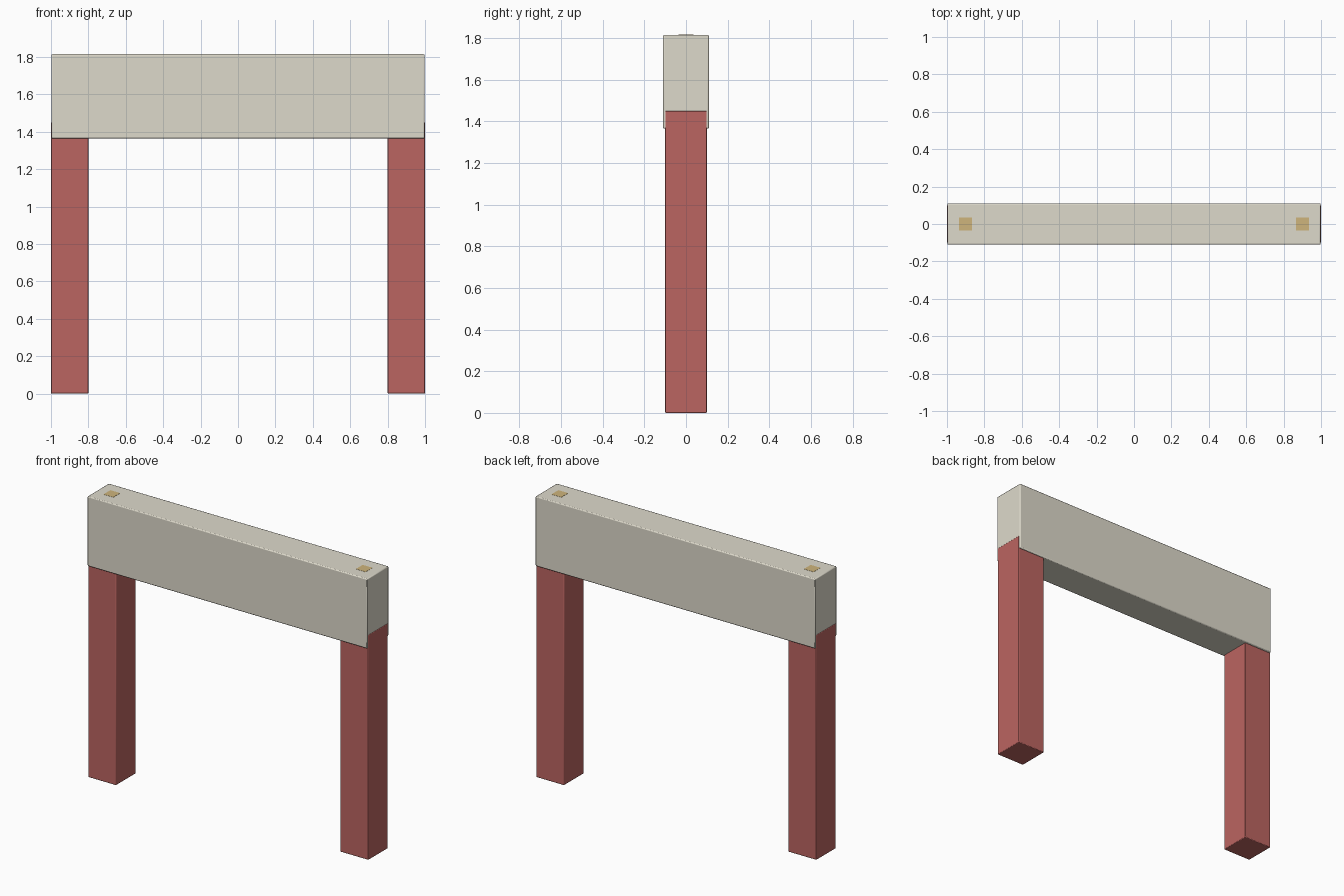
import bpy

if "Cube" in bpy.data.objects:
    bpy.data.objects.remove(bpy.data.objects["Cube"])


def paint(name, rgb):
    m = bpy.data.materials.new(name)
    m.diffuse_color = (*rgb, 1)
    m.use_nodes = True
    m.node_tree.nodes["Principled BSDF"].inputs["Base Color"].default_value = m.diffuse_color
    return m


def box(name, lo, hi, mat, bevel=0.0):
    """Axis-aligned box between two corners with an optional softened edge."""
    bpy.ops.mesh.primitive_cube_add(
        size=1, location=[(a + b) / 2 for a, b in zip(lo, hi)])
    ob = bpy.context.object
    ob.name = name
    ob.scale = [b - a for a, b in zip(lo, hi)]
    bpy.ops.object.transform_apply(location=False, rotation=False, scale=True)
    ob.data.materials.append(mat)
    if bevel:
        mod = ob.modifiers.new("soft_edges", 'BEVEL')
        mod.width = bevel
        mod.segments = 2
        bpy.ops.object.shade_smooth_by_angle()
    return ob


red = paint("red_post", (0.50, 0.13, 0.12))
cream = paint("cream_beam", (0.73, 0.70, 0.60))
tan = paint("tan_peg", (0.62, 0.46, 0.20))

# Wide cream crossbeam
box("crossbeam", (-0.998, -0.11, 1.365), (0.998, 0.11, 1.815), cream, 0.006)

for side, x in (("left", -0.9), ("right", 0.9)):
    # Square post, let into the end of the beam
    box(side + "_post", (x - 0.1, -0.1, 0), (x + 0.1, 0.1, 1.45), red, 0.004)
    # Peg running from the post up to the top of the beam
    box(side + "_peg", (x - 0.035, -0.035, 1.40), (x + 0.035, 0.035, 1.816), tan)
